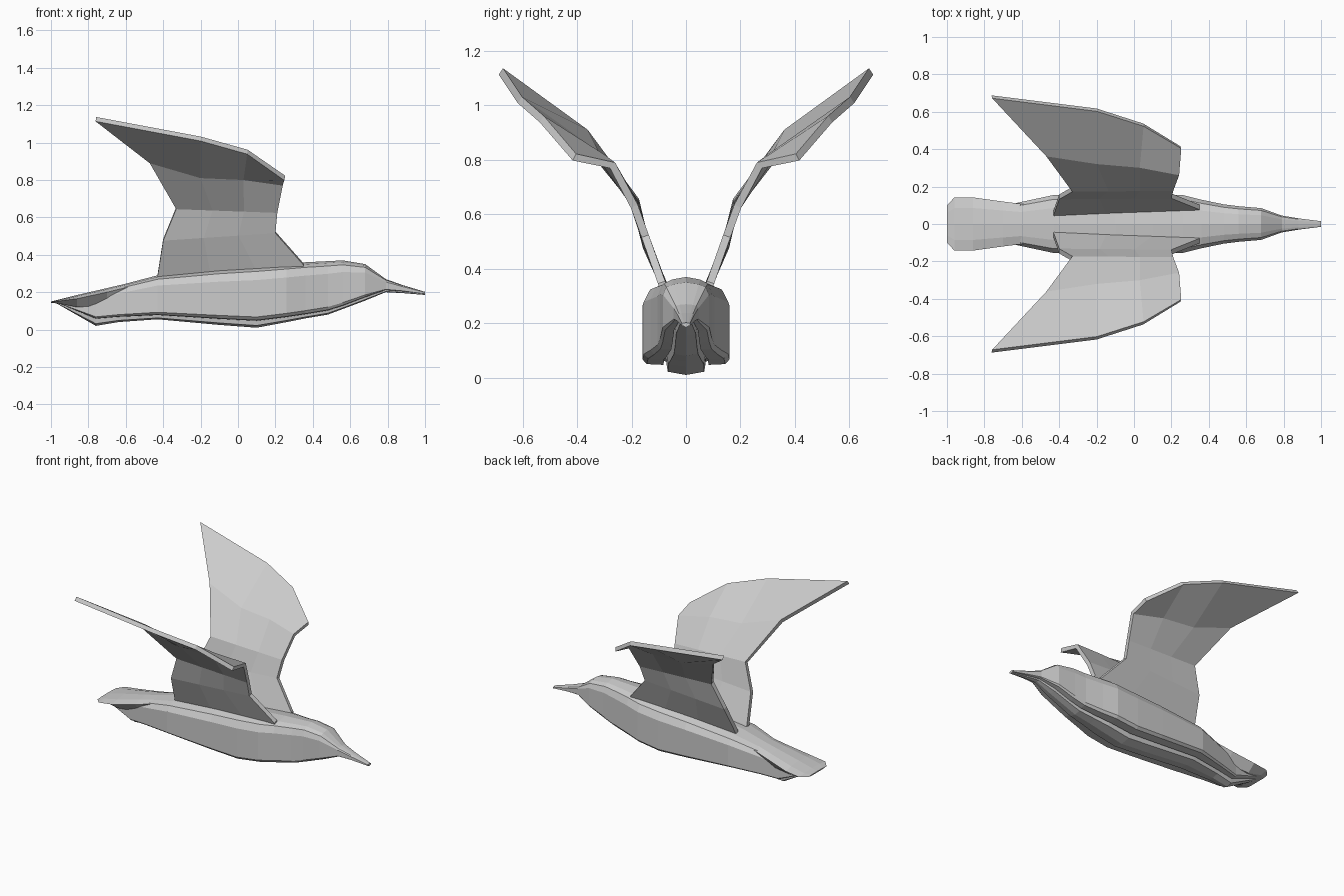
import bpy
from mathutils import Vector

cube = bpy.data.objects.get("Cube")
if cube:
    bpy.data.objects.remove(cube)

grey = bpy.data.materials.new("plumage grey")
grey.use_nodes = True
grey.diffuse_color = (0.6, 0.6, 0.6, 1)
grey.node_tree.nodes["Principled BSDF"].inputs["Base Color"].default_value = (0.6, 0.6, 0.6, 1)


def make(name, verts, faces):
    mesh = bpy.data.meshes.new(name)
    mesh.from_pydata(verts, [], faces)
    mesh.materials.append(grey)
    obj = bpy.data.objects.new(name, mesh)
    bpy.context.collection.objects.link(obj)
    return obj


def loft(name, rings):
    n = len(rings[0])
    faces = [(i * n + j, i * n + (j + 1) % n, (i + 1) * n + (j + 1) % n, (i + 1) * n + j)
             for i in range(len(rings) - 1) for j in range(n)]
    last = (len(rings) - 1) * n
    faces += [tuple(reversed(range(n))), tuple(range(last, last + n))]
    return make(name, [p for r in rings for p in r], faces)


def mirrored_ring(x, half):
    # half runs from the top centre to the bottom centre
    return [(x, -y, z) for y, z in half] + [(x, y, z) for y, z in half[-2:0:-1]]


# Body, head and beak: x, half width, top, side bottom, keel
def body_ring(x, w, top, low, keel):
    h = top - low
    return mirrored_ring(x, [
        (0, top), (0.55 * w, top - 0.04 * h), (0.85 * w, top - 0.1 * h),
        (w, top - 0.26 * h), (w, low + 0.06 * h), (0.9 * w, low), (0.52 * w, low - 0.01 * h),
        (0.48 * w, low + 0.12 * h), (0.42 * w, keel + 0.3 * (low - keel)), (0, keel)])


loft("body", [body_ring(*s) for s in (
    (-0.97, 0.06, 0.15, 0.145, 0.14),
    (-0.76, 0.085, 0.20, 0.06, 0.02),
    (-0.64, 0.11, 0.235, 0.07, 0.04),
    (-0.43, 0.155, 0.29, 0.08, 0.055),
    (-0.10, 0.16, 0.325, 0.06, 0.025),
    (0.10, 0.16, 0.34, 0.05, 0.01),
    (0.26, 0.155, 0.352, 0.07, 0.04),
    (0.36, 0.13, 0.36, 0.085, 0.06),
    (0.48, 0.105, 0.366, 0.105, 0.08),
    (0.56, 0.095, 0.37, 0.13, 0.11),
    (0.68, 0.085, 0.35, 0.175, 0.155),
    (0.79, 0.045, 0.27, 0.212, 0.20),
    (0.88, 0.03, 0.238, 0.205, 0.195),
    (1.00, 0.015, 0.202, 0.19, 0.185))])

# Tail fan, wider at the back: x, half width, top, edge, bottom
loft("tail_fan", [mirrored_ring(x, [(0, top), (0.6 * w, top - 0.3 * (top - edge)),
                                    (w, edge), (0.6 * w, low), (0, low)])
                  for x, w, top, edge, low in (
    (-0.43, 0.085, 0.285, 0.265, 0.20),
    (-0.70, 0.12, 0.222, 0.20, 0.13),
    (-0.86, 0.142, 0.185, 0.165, 0.12),
    (-0.96, 0.142, 0.16, 0.152, 0.14),
    (-1.00, 0.10, 0.15, 0.147, 0.142))])


# Wings: rows from the root to the outer edge, each from leading to trailing edge
def row(front, back):
    a, b = Vector(front), Vector(back)
    return [a.lerp(b, t) for t in (0, 0.33, 0.64, 1)]


rows = [
    row((0.35, 0.06, 0.27), (-0.42, 0.04, 0.23)),
    row((0.35, 0.09, 0.35), (-0.43, 0.06, 0.29)),
    row((0.20, 0.15, 0.52), (-0.40, 0.145, 0.48)),
    row((0.21, 0.19, 0.63), (-0.33, 0.185, 0.65)),
    [(0.24, 0.27, 0.78), (0.03, 0.31, 0.81), (-0.20, 0.33, 0.82), (-0.47, 0.37, 0.90)],
    [(0.25, 0.41, 0.81), (0.05, 0.53, 0.95), (-0.20, 0.61, 1.02), (-0.76, 0.68, 1.125)],
]
quads = [(i * 4 + j, i * 4 + j + 1, i * 4 + j + 5, i * 4 + j + 4)
         for i in range(len(rows) - 1) for j in range(3)]
for name, side in (("left_wing", 1), ("right_wing", -1)):
    wing = make(name, [(x, side * y, z) for r in rows for x, y, z in r],
                [q if side == 1 else q[::-1] for q in quads])
    solid = wing.modifiers.new("thickness", "SOLIDIFY")
    solid.thickness = 0.028
    solid.offset = 0
